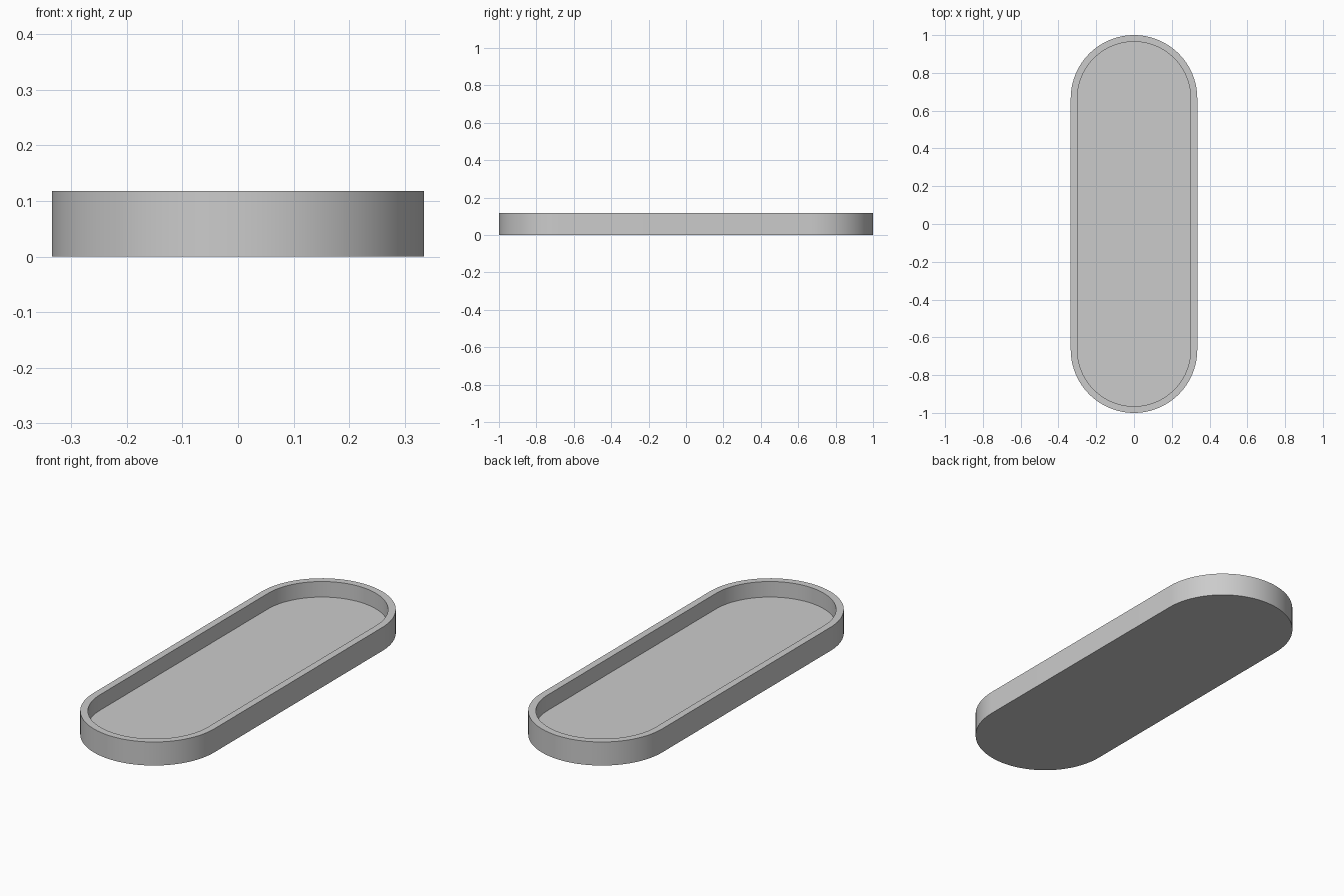
import bpy, bmesh, math

if "Cube" in bpy.data.objects:
    bpy.data.objects.remove(bpy.data.objects["Cube"])

# Tray dimensions
STRAIGHT = 0.665      # half length of the straight sides
R_OUT, R_IN = 0.335, 0.30
HEIGHT, FLOOR = 0.118, 0.04
SEGMENTS = 48         # per rounded end

grey = bpy.data.materials.new("plain grey")
grey.diffuse_color = (0.6, 0.6, 0.6, 1)
grey.use_nodes = True
grey.node_tree.nodes["Principled BSDF"].inputs["Base Color"].default_value = grey.diffuse_color


def stadium(bm, radius, z):
    """Ring of vertices: two half circles joined by straight sides."""
    ring = []
    for sign, start in ((1, 0), (-1, math.pi)):
        for i in range(SEGMENTS + 1):
            a = start + math.pi * i / SEGMENTS
            ring.append(bm.verts.new((radius * math.cos(a),
                                      sign * STRAIGHT + radius * math.sin(a), z)))
    return ring


def bridge(bm, a, b):
    n = len(a)
    for i in range(n):
        j = (i + 1) % n
        bm.faces.new((a[i], a[j], b[j], b[i]))


bm = bmesh.new()
# Underside, outer wall, rim, inner wall, floor
rings = [stadium(bm, R_OUT, 0), stadium(bm, R_OUT, HEIGHT),
         stadium(bm, R_IN, HEIGHT), stadium(bm, R_IN, FLOOR)]
for lower, upper in zip(rings, rings[1:]):
    bridge(bm, lower, upper)
bm.faces.new(rings[0][::-1])
bm.faces.new(rings[-1])

mesh = bpy.data.meshes.new("tray")
bm.to_mesh(mesh)
bm.free()
mesh.materials.append(grey)
tray = bpy.data.objects.new("tray", mesh)
bpy.context.collection.objects.link(tray)

# Smooth round ends with crisp rim edges
bpy.context.view_layer.objects.active = tray
tray.select_set(True)
bpy.ops.object.shade_smooth_by_angle(angle=math.radians(30))
